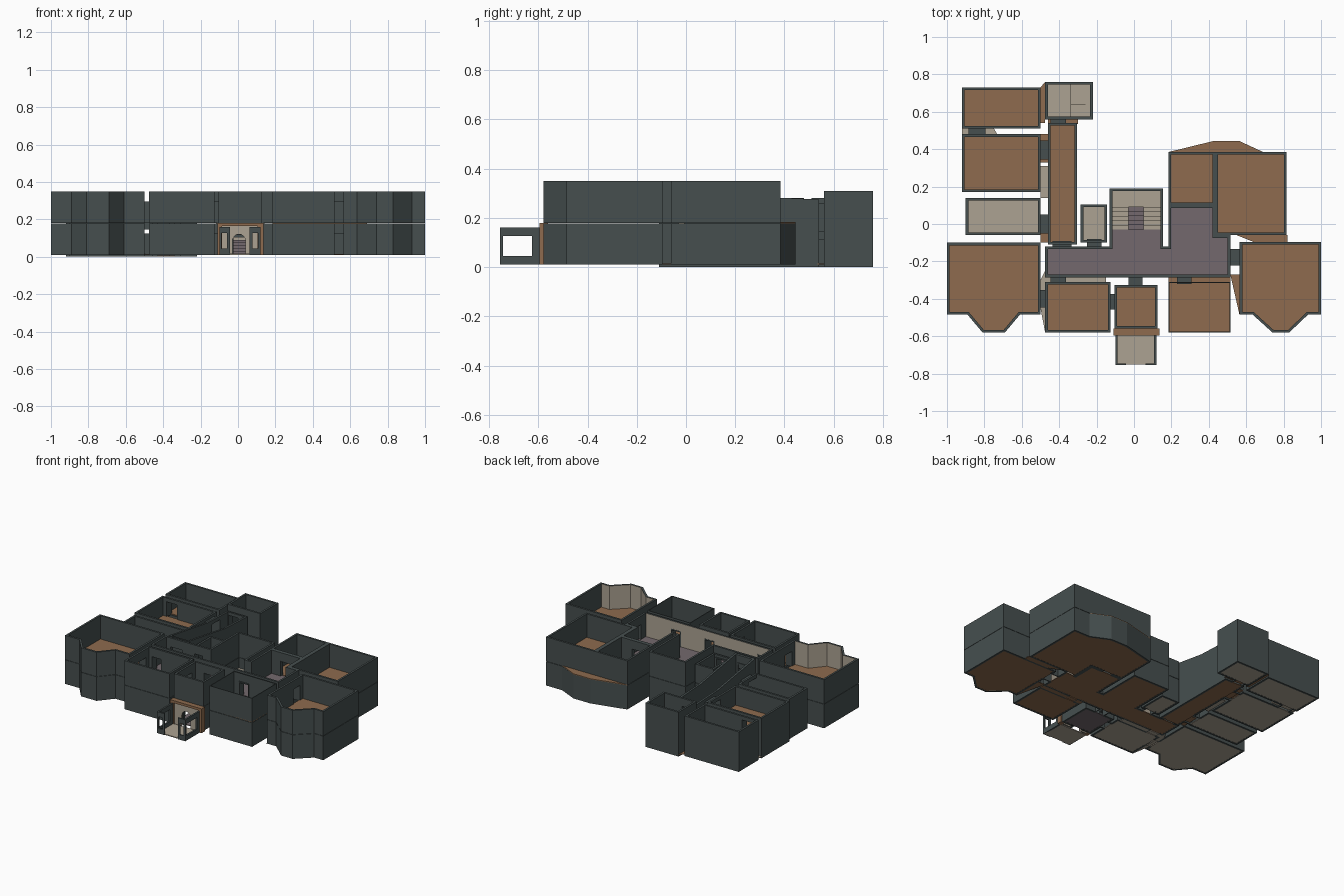
import bpy, math
from mathutils import Vector as V

if "Cube" in bpy.data.objects:
    bpy.data.objects.remove(bpy.data.objects["Cube"])


def lin(c):
    return tuple(((v / 255 + .055) / 1.055) ** 2.4 if v > 10 else v / 3294 for v in c) + (1,)


def material(name, rgb):
    m = bpy.data.materials.new(name)
    m.diffuse_color = lin(rgb)
    m.use_nodes = True
    m.node_tree.nodes["Principled BSDF"].inputs["Base Color"].default_value = m.diffuse_color
    return m


WALL = material("dark slate wall", (70, 79, 79))
BROWN = material("brown wood", (142, 107, 78))
TAN = material("pale stone", (172, 162, 146))
GREY = material("mauve carpet", (116, 105, 109))


class Part:
    """Collects prisms and boxes into one named object."""
    def __init__(self, name, *mats):
        self.name, self.mats = name, mats
        self.v, self.f, self.m = [], [], []

    def prism(self, bot, top, mats=None):
        k, n = len(self.v), len(bot)
        self.v += [tuple(p) for p in bot] + [tuple(p) for p in top]
        self.f += [tuple(k + i for i in reversed(range(n))), tuple(k + n + i for i in range(n))]
        self.f += [(k + i, k + (i + 1) % n, k + n + (i + 1) % n, k + n + i) for i in range(n)]
        self.m += mats or [0] * (n + 2)

    def slab(self, poly, z0, z1):
        self.prism([(x, y, z0) for x, y in poly], [(x, y, z1) for x, y in poly])

    def box(self, x0, x1, y0, y1, z0, z1):
        self.slab([(x0, y0), (x1, y0), (x1, y1), (x0, y1)], z0, z1)

    def done(self):
        me = bpy.data.meshes.new(self.name)
        me.from_pydata(self.v, [], self.f)
        for m in self.mats:
            me.materials.append(m)
        me.polygons.foreach_set("material_index", self.m)
        ob = bpy.data.objects.new(self.name, me)
        bpy.context.collection.objects.link(ob)


def rect(x0, x1, y0, y1):
    return [(x0, y0), (x1, y0), (x1, y1), (x0, y1)]


def inset(poly, t):
    """Mitred inward offset of a counter-clockwise outline."""
    out, n = [], len(poly)
    for i in range(n):
        a, b, c = (V(poly[(i + d) % n]) for d in (-1, 0, 1))
        p, q = (b - a).normalized(), (c - b).normalized()
        n1, n2 = V((-p.y, p.x)), V((-q.y, q.x))
        out.append(b + (n1 + n2) * t / (1 + n1.dot(n2)))
    return out


# Doorways: passage axis, position across, width, start, end, rear wing?
DOORS = [
    ("y", -.84, .08, .47, .52, 1), ("x", 0, .09, -.51, -.455, 1), ("x", .395, .09, -.51, -.455, 1),
    ("y", -.405, .07, .53, .57, 1), ("y", -.385, .09, -.13, -.09, 0), ("y", -.212, .065, -.13, -.08, 0),
    ("y", -.405, .07, -.32, -.27, 0), ("y", .008, .065, -.335, -.27, 0), ("y", .268, .065, -.32, -.27, 0),
    ("x", -.415, .07, -.135, -.095, 0), ("x", -.4, .08, -.51, -.465, 0), ("x", -.178, .075, .505, .575, 0),
    ("y", .305, .07, .09, .11, 0), ("y", .475, .06, -.07, -.05, 0)]
FRONT_DOOR = ("y", .005, .07, -.6, -.54, 0)
DOOR_H = .11


def room(name, poly, z0, z1, floor, t=.014, doors=DOORS, tan_inside=False, own_floor=None):
    """Walls with door gaps around an outline, plus a thin floor slab."""
    top = z1 if callable(z1) else (lambda y: z1)
    w = Part(name + "_walls", WALL, TAN)
    inner, n = inset(poly, t), len(poly)
    for i in range(n):
        a, b = V(poly[i]), V(poly[(i + 1) % n])
        d = b - a
        nor = V((-d.y, d.x)).normalized()
        gaps = []
        for axis, c, wd, p0, p1, _ in doors:
            k = 0 if axis == "y" else 1                    # axis running along the wall
            if abs(d[1 - k]) < 1e-6 and p0 <= a[1 - k] <= p1:
                s = sorted(((c - wd / 2 - a[k]) / d[k], (c + wd / 2 - a[k]) / d[k]))
                if s[0] > 0 and s[1] < 1:
                    gaps.append(s)
        pieces, at = [], 0
        for s0, s1 in sorted(gaps):
            pieces += [(at, s0, z0), (s0, s1, z0 + DOOR_H)]
            at = s1
        pieces.append((at, 1, z0))
        for s0, s1, zb in pieces:
            o0, o1 = a + d * s0, a + d * s1
            i0 = inner[i] if s0 == 0 else o0 + nor * t
            i1 = inner[(i + 1) % n] if s1 == 1 else o1 + nor * t
            q = [o0, o1, i1, i0]
            pale = 1 if tan_inside and nor.y > .3 else 0
            w.prism([(p.x, p.y, zb) for p in q], [(p.x, p.y, top(p.y)) for p in q],
                    [0, 0, 0, 0, pale, 0])
    w.done()
    f = Part(name + "_floor", floor)
    f.slab(own_floor or inset(poly, t * .5), z0 + .001, z0 + .006)
    f.done()


def bay(x0, x1, yt, b0, t0, t1, b1):
    return [(x0, yt), (x0, -.485), (b0, -.485), (t0, -.58), (t1, -.58), (b1, -.485), (x1, -.485), (x1, yt)]


left_bay = bay(-1, -.5, -.10, -.89, -.81, -.69, -.61)
right_bay = bay(.565, 1, -.095, .635, .74, .83, .93)
hall = [(-.475, -.285), (.515, -.285), (.515, -.06), (.435, -.06), (.435, .10), (.185, .10), (.185, -.12),
        (.155, -.12), (.155, .19), (-.13, .19), (-.13, -.12), (-.475, -.12)]
hall_floor = hall[:8] + [(.15, -.03), (-.125, -.03)] + hall[10:]
passage = [(-.46, -.11), (-.305, -.11), (-.305, .1), (-.305, .3), (-.305, .54), (-.46, .54), (-.46, .3), (-.46, .1)]
garden = [(.185, .10), (.435, .10), (.435, -.06), (.815, -.06), (.815, .385), (.69, .385), (.56, .445),
          (.43, .445), (.185, .385)]


def passage_top(y):
    return .285 - (y - .3) * .042 if y >= .3 else .285 + (.3 - y) * .158


# Main block, both storeys: name, outline, ground floor, upper floor, pale inner wall
for nm, poly, lo, up, pale in [
        ("left_bay_room", left_bay, TAN, BROWN, True), ("right_bay_room", right_bay, BROWN, BROWN, True),
        ("front_left_room", rect(-.475, -.125, -.58, -.31), TAN, BROWN, False),
        ("front_right_room", rect(.185, .515, -.58, -.31), BROWN, BROWN, False),
        ("vestibule", rect(-.105, .125, -.56, -.325), GREY, BROWN, False),
        ("small_room", rect(-.285, -.145, -.10, .105), TAN, TAN, False)]:
    room("lower_" + nm, poly, .01, .178, lo, doors=DOORS + [FRONT_DOOR], tan_inside=pale)
    thin = nm == "front_right_room"
    room("upper_" + nm, poly, .18, .31 if nm == "small_room" else .35, up, .005 if thin else .014,
         tan_inside=pale, own_floor=poly if thin else None)
room("lower_hall", hall, .01, .178, BROWN, tan_inside=True)
room("upper_hall", hall, .18, .35, GREY, tan_inside=True, own_floor=hall_floor)
room("lower_garden_room", garden, .01, .178, BROWN)
room("upper_back_room", rect(.185, .435, .10, .385), .18, .35, BROWN)
room("upper_corner_room", rect(.435, .815, -.06, .385), .18, .35, BROWN)

# Rear wing, both storeys
for nm, poly, lo, up, top in [
        ("rear_room", rect(-.92, -.5, .51, .73), TAN, BROWN, .28),
        ("rear_middle_room", rect(-.92, -.5, .17, .48), TAN, BROWN, .28),
        ("rear_near_room", rect(-.9, -.5, -.06, .14), TAN, TAN, .28),
        ("passage", passage, BROWN, BROWN, passage_top),
        ("back_stair_room", rect(-.475, -.22, .56, .76), TAN, TAN, .31)]:
    room("lower_" + nm, poly, 0, .145, lo)
    room("upper_" + nm, poly, .145, top, up)

# Bow roof over the ground floor
p = Part("bow_roof", BROWN)
p.slab([(.185, .383), (.69, .383), (.56, .445), (.43, .445), (.185, .385)], .178, .183)
p.done()

# Dark linings that bridge the gaps at each doorway
p = Part("door_linings", WALL)
for axis, c, wd, p0, p1, rear in DOORS:
    for z in ((0, .145) if rear else (.01, .18)):
        for u0, u1, za, zb in [(-wd / 2 - .006, -wd / 2, z, z + DOOR_H), (wd / 2, wd / 2 + .006, z, z + DOOR_H),
                               (-wd / 2 - .006, wd / 2 + .006, z + DOOR_H - .004, z + DOOR_H + .004)]:
            if axis == "y":
                p.box(c + u0, c + u1, p0, p1, za, zb)
            else:
                p.box(p0, p1, c + u0, c + u1, za, zb)
p.done()

# Ground slabs showing between the rooms
for nm, mat, polys in [
        ("brown_ground", BROWN, [[(.565, -.49), (.565, -.27), (.515, -.27)], [(.55, -.06), (.65, -.1), (.82, -.1), (.82, -.06)],
                                 rect(.185, .515, -.312, -.283), rect(-.5, -.46, -.1, .02), rect(-.5, -.46, .33, .48),
                                 [(-.5, .54), (-.475, .54), (-.475, .76), (-.5, .73)], rect(-.46, -.3, .535, .565)]),
        ("pale_ground", TAN, [rect(-.475, -.15, -.312, -.283), [(-.5, -.3), (-.5, -.45), (-.475, -.58), (-.475, -.25)],
                              rect(-.5, -.46, .14, .31), [(-.92, .478), (-.73, .478), (-.75, .512), (-.92, .512)]])]:
    p = Part(nm, mat)
    for q in polys:
        p.slab(q, .01, .015)
    p.done()

# Main stair: carpeted centre flight, landing, two returning flights
p = Part("stair_carpet", GREY)
q = Part("stair_stone", TAN)
for i in range(5):
    y = -.03 + i * .024
    p.box(-.03, .05, y, .09, .015 + i * .015, .03 + i * .015)
    for x0, x1 in ((-.117, -.03), (.05, .142)):
        q.box(x0, x1, y, y + .024, .09, .18 - i * .015)
q.box(-.117, .142, .09, .177, .08, .105)
p.done()
q.done()

# Back stair: winding steps
p = Part("back_stair_steps", TAN)
for i in range(4):
    p.box(-.34 + i * .027, -.34 + (i + 1) * .027, .64, .745, .15, .16 + i * .007)
for i in range(3):
    p.box(-.34, -.234, .575 + i * .022, .597 + i * .022, .15, .20 - i * .007)
p.done()

# Open porch with window openings
p = Part("porch_frame", WALL)
for x0, x1 in ((-.1, -.088), (.108, .12)):
    for y0, y1, z0, z1 in [(-.755, -.595, .01, .045), (-.755, -.595, .127, .16),
                           (-.755, -.743, .045, .127), (-.625, -.595, .045, .127)]:
        p.box(x0, x1, y0, y1, z0, z1)
for x0, x1 in ((-.088, -.05), (.07, .108)):
    for z0, z1 in ((.01, .045), (.127, .16)):
        p.box(x0, x1, -.755, -.745, z0, z1)
    inside = x1 if x0 < 0 else x0
    p.box(inside - .008, inside + .008, -.755, -.745, .01, .16)
p.done()
p = Part("porch_floor", TAN)
p.box(-.095, .115, -.75, -.59, .01, .016)
p.done()
p = Part("porch_surround", BROWN)
p.box(-.11, -.085, -.595, -.56, .01, .18)
p.box(.105, .135, -.595, -.56, .01, .18)
p.box(-.11, .135, -.595, -.56, .163, .18)
p.done()

# Pale entrance wall with an arched doorway
arch = [(.005 + .035 * math.cos(a), .085 + .035 * math.sin(a)) for a in [math.pi * i / 8 for i in range(9)]]
p = Part("entrance_arch", TAN)
for outline in [[(-.085, .01), (-.03, .01), (-.03, .085), (-.085, .085)], [(.04, .01), (.105, .01), (.105, .085), (.04, .085)],
                [(.105, .085), (.105, .163), (-.085, .163), (-.085, .085)] + arch[::-1]]:
    p.prism([(x, -.572, z) for x, z in outline], [(x, -.58, z) for x, z in outline])
p.done()
